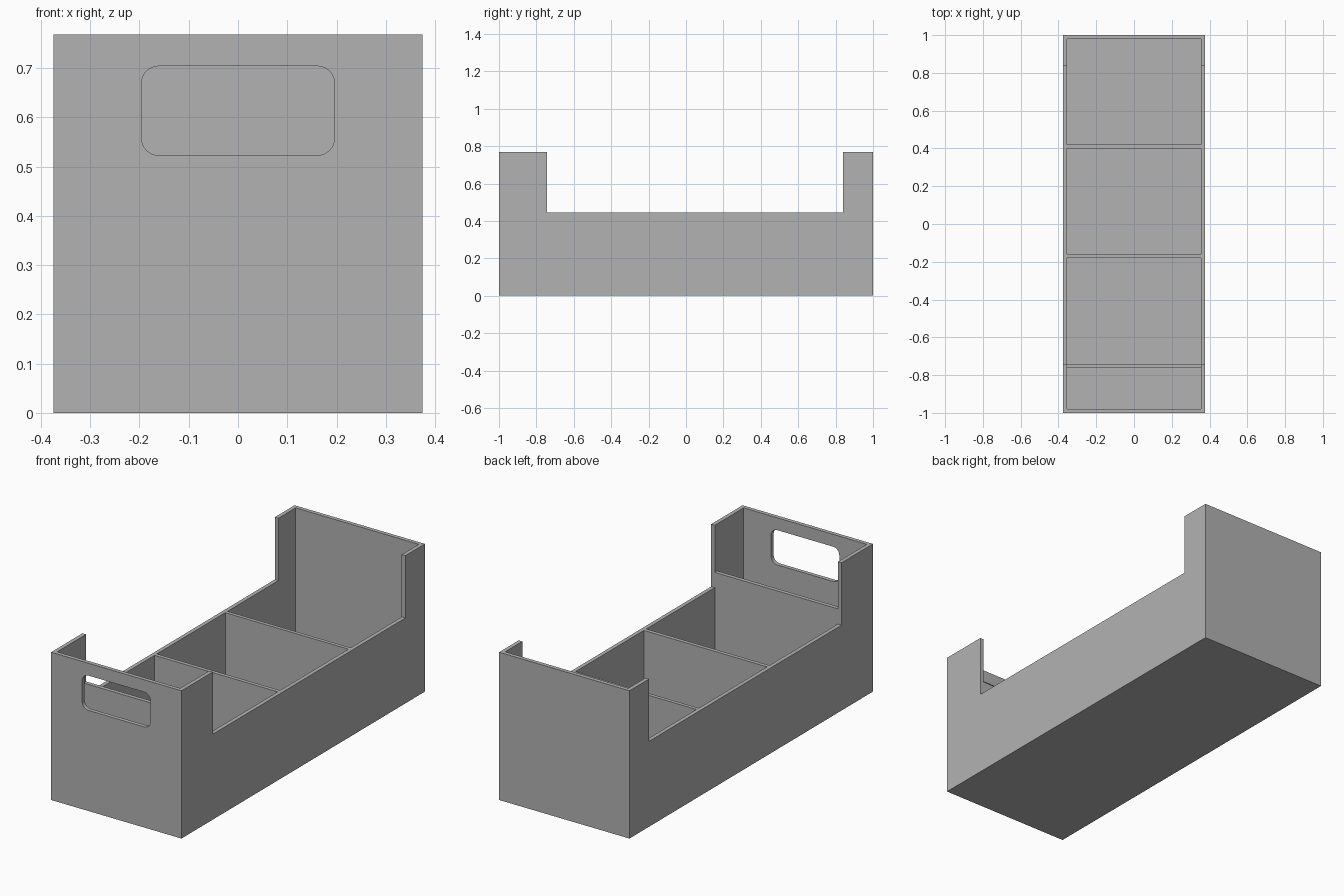
import bpy
import bmesh
from math import cos, sin, pi
from mathutils import Vector

cube = bpy.data.objects.get("Cube")
if cube:
    bpy.data.objects.remove(cube, do_unlink=True)

HALF_W, HALF_L, HEIGHT = 0.375, 1.0, 0.768
WALL = 0.021
RIM = 0.444            # height of the low sides and dividers
FRONT_RIM = 0.523      # height of the front divider, level with the handle
NOTCH_FRONT, NOTCH_BACK = -0.742, 0.839
ABOVE = 1.0            # cutters end clear of the top

grey = bpy.data.materials.new("plain grey")
grey.use_nodes = True
grey.diffuse_color = (0.448, 0.448, 0.448, 1)
grey.node_tree.nodes["Principled BSDF"].inputs["Base Color"].default_value = grey.diffuse_color


def prism(name, points, sweep):
    """Solid made by sweeping a closed outline along a vector."""
    bm = bmesh.new()
    face = bm.faces.new([bm.verts.new(p) for p in points])
    swept = bmesh.ops.extrude_face_region(bm, geom=[face], use_keep_orig=True)
    moved = [v for v in swept["geom"] if isinstance(v, bmesh.types.BMVert)]
    bmesh.ops.translate(bm, verts=moved, vec=Vector(sweep))
    bmesh.ops.recalc_face_normals(bm, faces=bm.faces)
    mesh = bpy.data.meshes.new(name)
    bm.to_mesh(mesh)
    bm.free()
    mesh.materials.append(grey)
    obj = bpy.data.objects.new(name, mesh)
    bpy.context.collection.objects.link(obj)
    return obj


def side_prism(name, profile, half_width):
    """Side outline (y, z) swept across the width."""
    return prism(name, [(-half_width, y, z) for y, z in profile], (2 * half_width, 0, 0))


def cut(target, cutter):
    mod = target.modifiers.new("cut", 'BOOLEAN')
    mod.operation = 'DIFFERENCE'
    mod.solver = 'EXACT'
    mod.object = cutter
    bpy.context.view_layer.objects.active = target
    bpy.ops.object.modifier_apply(modifier=mod.name)
    bpy.data.objects.remove(cutter, do_unlink=True)


# Outer body: high ends, low sides
tray = side_prism("divided_tray", [
    (-HALF_L, 0), (HALF_L, 0), (HALF_L, HEIGHT), (NOTCH_BACK, HEIGHT),
    (NOTCH_BACK, RIM), (NOTCH_FRONT, RIM), (NOTCH_FRONT, HEIGHT), (-HALF_L, HEIGHT)], HALF_W)

# Front pocket, open above its taller divider
inner_w = HALF_W - WALL
front_in = -HALF_L + WALL
divider = NOTCH_FRONT - WALL
beyond = NOTCH_FRONT + 0.05
cut(tray, side_prism("front_pocket_cutter", [
    (front_in, WALL), (divider, WALL), (divider, FRONT_RIM),
    (beyond, FRONT_RIM), (beyond, ABOVE), (front_in, ABOVE)], inner_w))

# Three large pockets, leaving thin dividers between them
for start, end in [(NOTCH_FRONT, -0.18), (-0.16, 0.401), (0.42, HALF_L - WALL)]:
    cut(tray, side_prism("pocket_cutter", [
        (start, WALL), (end, WALL), (end, ABOVE), (start, ABOVE)], inner_w))

# Rounded handle opening through the front
hx, low, high, r, steps = 0.196, 0.523, 0.704, 0.035, 8
outline = []
for i, (cx, cz) in enumerate([(hx - r, high - r), (r - hx, high - r),
                              (r - hx, low + r), (hx - r, low + r)]):
    for s in range(steps + 1):
        a = (i + s / steps) * pi / 2
        outline.append((cx + r * cos(a), -HALF_L - 0.1, cz + r * sin(a)))
cut(tray, prism("handle_cutter", outline, (0, 0.2, 0)))
